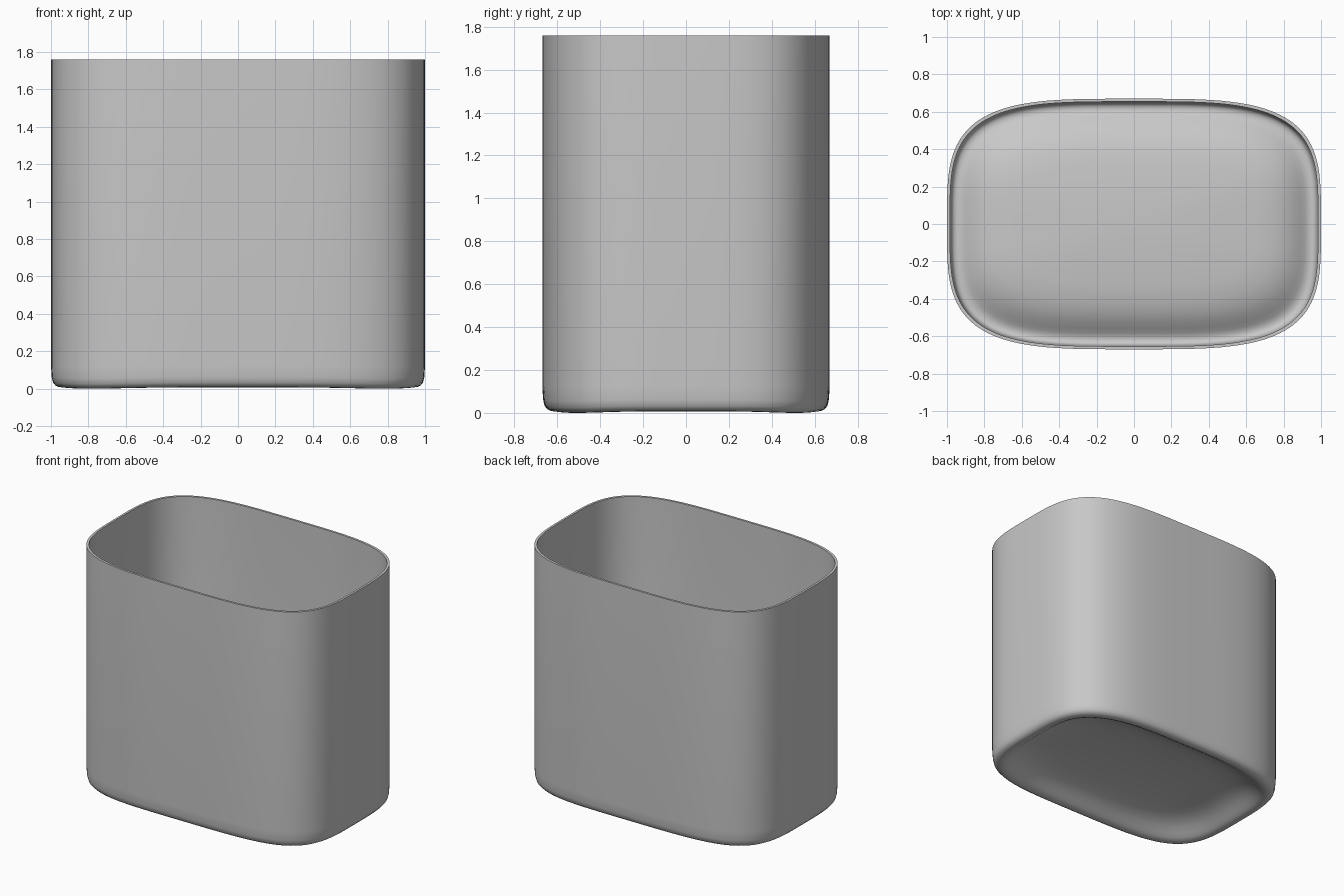
import bpy, bmesh
from math import cos, sin, tau, radians, copysign
from mathutils import Vector

cube = bpy.data.objects.get("Cube")
if cube:
    bpy.data.objects.remove(cube, do_unlink=True)

HALF_X, HALF_Y, HEIGHT = 1.0, 0.67, 1.76
WALL, SEGMENTS, POWER = 0.016, 128, 3.7
CENTRE_Z = 0.135

# Cross-section as (inset, height): recessed underside, foot, rounded edge, wall
outer = [(0.5, 0.128), (0.35, 0.118), (0.26, 0.104), (0.2, 0.085), (0.155, 0.06),
         (0.12, 0.034), (0.095, 0.015), (0.075, 0.004), (0.055, 0), (0.038, 0.002),
         (0.023, 0.01), (0.011, 0.025), (0.004, 0.055), (0, 0.12), (0, HEIGHT)]
outer = [Vector(p) for p in outer]

# Inner skin: the same section shifted inward by the wall thickness
inner = [outer[-1] + Vector((WALL, 0))]
for before, point, after in reversed(list(zip(outer, outer[1:], outer[2:]))):
    along = (after - before).normalized()
    inner.append(point + Vector((along.y, -along.x)) * WALL)


def ring(bm, inset, z):
    """Rounded-rectangle loop; the foot rises a little between the corners."""
    verts = []
    for k in range(SEGMENTS):
        t = tau * k / SEGMENTS
        c, s = cos(t), sin(t)
        x = copysign(abs(c) ** (2 / POWER), c) * (HALF_X - inset)
        y = copysign(abs(s) ** (2 / POWER), s) * (HALF_Y - inset)
        fade = max(0, 1 - z / 0.2) * max(0, 1 - inset / 0.3)
        verts.append(bm.verts.new((x, y, z + 0.009 * cos(2 * t) ** 2 * fade)))
    return verts


def cap(bm, loop, z):
    """Close a loop with a fan to its centre."""
    centre = bm.verts.new((0, 0, z))
    for a, b in zip(loop, loop[1:] + loop[:1]):
        bm.faces.new((a, b, centre))


bm = bmesh.new()
loops = [ring(bm, *p) for p in outer + inner]
for low, high in zip(loops, loops[1:]):
    for k in range(SEGMENTS):
        n = (k + 1) % SEGMENTS
        bm.faces.new((low[k], low[n], high[n], high[k]))
cap(bm, loops[0], CENTRE_Z)
cap(bm, loops[-1], CENTRE_Z + WALL)
bmesh.ops.recalc_face_normals(bm, faces=bm.faces)

mesh = bpy.data.meshes.new("open_container")
bm.to_mesh(mesh)
bm.free()
container = bpy.data.objects.new("open_container", mesh)
bpy.context.collection.objects.link(container)

# Plain grey finish
grey = bpy.data.materials.new("plain_grey")
grey.use_nodes = True
colour = (0.58, 0.58, 0.58, 1)
grey.diffuse_color = colour
grey.node_tree.nodes["Principled BSDF"].inputs["Base Color"].default_value = colour
mesh.materials.append(grey)

# Smooth walls with a crisp rim
bpy.ops.object.select_all(action="DESELECT")
container.select_set(True)
bpy.context.view_layer.objects.active = container
bpy.ops.object.shade_smooth_by_angle(angle=radians(50))
